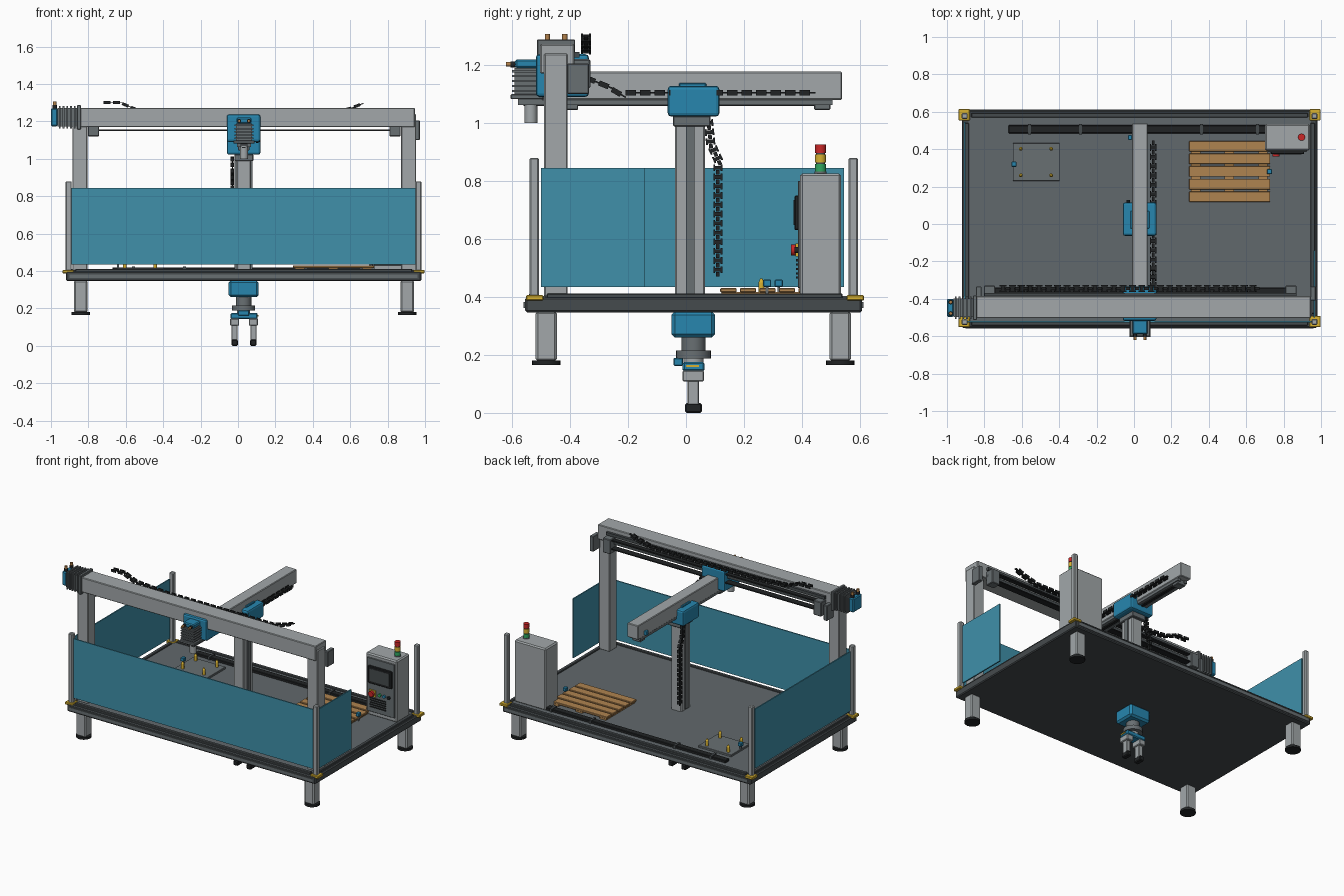
import bpy, bmesh
from mathutils import Vector, Matrix

MATS = {}
COLORS = {'blue': (0.02, 0.24, 0.43, 1), 'panel': (0.05, 0.28, 0.40, 1), 'black': (0.015, 0.017, 0.018, 1),
          'dark': (0.06, 0.07, 0.075, 1), 'deck': (0.12, 0.14, 0.15, 1), 'mid': (0.14, 0.16, 0.17, 1),
          'light': (0.36, 0.39, 0.40, 1), 'yellow': (0.70, 0.45, 0.03, 1), 'wood': (0.43, 0.23, 0.08, 1),
          'red': (0.6, 0.02, 0.02, 1), 'green': (0.03, 0.4, 0.12, 1), 'copper': (0.45, 0.22, 0.07, 1)}


def finish(name, bm, color):
    me = bpy.data.meshes.new(name)
    bmesh.ops.recalc_face_normals(bm, faces=bm.faces)
    bm.to_mesh(me)
    bm.free()
    ob = bpy.data.objects.new(name, me)
    bpy.context.collection.objects.link(ob)
    if color not in MATS:
        MATS[color] = bpy.data.materials.new(color)
        MATS[color].diffuse_color = COLORS[color]
    me.materials.append(MATS[color])
    return ob


def add_cube(bm, center, size, m=Matrix()):
    bmesh.ops.create_cube(bm, size=1, matrix=m @ Matrix.Translation(center) @ Matrix.Diagonal((*size, 1)))


def box(name, x, y, z, color='light', bevel=0.0, seg=1):
    """Box from three (low, high) ranges."""
    bm = bmesh.new()
    r = (x, y, z)
    add_cube(bm, [(a + b) / 2 for a, b in r], [abs(b - a) for a, b in r])
    if bevel:
        bmesh.ops.bevel(bm, geom=bm.edges[:], offset=bevel, segments=seg, affect='EDGES', profile=0.5)
    return finish(name, bm, color)


def cyl(name, a, b, r, color='light', n=20, r2=None):
    """Cylinder from point a to point b."""
    a, b = Vector(a), Vector(b)
    bm = bmesh.new()
    m = Matrix.Translation((a + b) / 2) @ (b - a).to_track_quat('Z', 'Y').to_matrix().to_4x4()
    bmesh.ops.create_cone(bm, cap_ends=True, segments=n, radius1=r, radius2=r2 or r, depth=(b - a).length, matrix=m)
    for f in bm.faces:
        f.smooth = n > 8 and len(f.verts) == 4
    for e in bm.edges:
        e.smooth = all(len(f.verts) == 4 for f in e.link_faces)
    return finish(name, bm, color)


def chain(name, pts, fixed, w, h, pitch=0.05, flip=False):
    """Cable chain: ladder links spaced along a polyline."""
    bm = bmesh.new()
    pts = [Vector(p) for p in pts]
    start = 0.0
    for p, q in zip(pts, pts[1:]):
        d = (q - p).normalized()
        f = Vector(fixed)
        o = f.cross(d)
        wa, ha = (o, f) if flip else (f, o)
        t = start
        while t < (q - p).length:
            c = p + d * t
            m = Matrix((d, wa, ha)).transposed().to_4x4()
            m.translation = c
            for s in (-1, 1):
                add_cube(bm, (0, s * w * 0.4, 0), (pitch * 0.72, w * 0.2, h), m)
            add_cube(bm, (0, 0, 0), (pitch * 0.4, w * 0.7, h * 0.7), m)
            add_cube(bm, (pitch * 0.5, 0, 0), (pitch * 0.5, w * 0.4, h * 0.3), m)
            t += pitch
        start = t - (q - p).length
    return finish(name, bm, 'black')


def motor(name, pos, axis, up, s):
    """Finned motor along axis, connectors pointing up."""
    A, U = Vector(axis), Vector(up)
    V, P = A.cross(U), Vector(pos)

    def part(n, a0, a1, half, col, bev=0.0):
        lo = P + s * (A * a0 - (U + V) * half)
        hi = P + s * (A * a1 + (U + V) * half)
        box(f'{name}_{n}', *[(min(i, j), max(i, j)) for i, j in zip(lo, hi)], col, bev)
    part('plate', 0, 0.02, 0.066, 'mid', 0.003)
    part('body', 0.02, 0.125, 0.050, 'mid')
    for i in range(5):
        part(f'fin_{i}', 0.028 + i * 0.02, 0.037 + i * 0.02, 0.060, 'mid')
    part('cap', 0.125, 0.16, 0.048, 'blue', 0.006)
    for v in (-0.03, 0.03):
        b = P + s * (A * 0.14 + V * v)
        cyl(f'{name}_connector_base', b + U * s * 0.045, b + U * s * 0.066, 0.012 * s, 'black', 12)
        cyl(f'{name}_connector', b + U * s * 0.066, b + U * s * 0.084, 0.009 * s, 'copper', 12)


# Base platform, deck and edge rails
box('base_slab', (-0.92, 0.98), (-0.555, 0.607), (0.347, 0.398), 'dark', 0.006)
box('deck_plate', (-0.885, 0.945), (-0.52, 0.572), (0.39, 0.403), 'deck')
for s, y in (('front', -0.53), ('back', 0.582)):
    box(s + '_edge_rail', (-0.87, 0.93), (y - 0.012, y + 0.012), (0.39, 0.412), 'dark', 0.003)
    box(s + '_edge_strip', (-0.9, 0.96), (y - 0.03, y + 0.03), (0.362, 0.382), 'mid')
for s, x in (('left', -0.895), ('right', 0.955)):
    box(s + '_edge_rail', (x - 0.012, x + 0.012), (-0.48, 0.54), (0.39, 0.412), 'dark', 0.003)

# Legs, feet, corner brackets and guard posts
for i in (-1, 1):
    for j in (-1, 1):
        x, y = 0.032 + i * 0.873, 0.025 + j * 0.507
        leg = box('leg', (x - 0.037, x + 0.037), (y - 0.037, y + 0.037), (0.178, 0.35), 'light', 0.008)
        cyl('foot', (x, y, 0.165), (x, y, 0.18), 0.049, 'black')
        x, y = 0.03 + i * 0.938, 0.031 + j * 0.553
        box('corner_bracket', (x - 0.03, x + 0.03), (y - 0.03, y + 0.03), (0.388, 0.406), 'yellow', 0.003)
        x, y = 0.03 + i * 0.935, 0.027 + j * 0.55
        box('guard_post', (x - 0.016, x + 0.016), (y - 0.016, y + 0.016), (0.40, 0.88), 'light', 0.005)

# Guard panels
box('front_panel', (-0.89, 0.95), (-0.527, -0.519), (0.435, 0.845), 'panel')
box('left_panel', (-0.909, -0.901), (-0.5, 0.545), (0.435, 0.845), 'panel')
box('right_panel', (0.961, 0.969), (-0.5, -0.143), (0.435, 0.845), 'panel')

# Gantry columns and cross beam
for s, x in (('left', -0.845), ('right', 0.912)):
    box(s + '_gantry_column', (x - 0.041, x + 0.041), (-0.49, -0.408), (0.40, 1.24), 'light', 0.005)
box('cross_beam', (-0.85, 0.945), (-0.503, -0.385), (1.17, 1.272), 'light', 0.004)
for z in (1.185, 1.235):
    box('cross_rail', (-0.8, 0.87), (-0.387, -0.368), (z - 0.01, z + 0.01), 'dark')
box('cross_belt', (-0.76, 0.83), (-0.375, -0.345), (1.205, 1.214), 'black')
box('cross_tray', (-0.78, 0.84), (-0.385, -0.34), (1.15, 1.157), 'black')
for x in (-0.772, 0.84):
    box('cross_end_stop', (x - 0.03, x + 0.03), (-0.39, -0.33), (1.12, 1.22), 'mid', 0.004)
for x in (-0.83, 0.958):
    box('cross_end_bracket', (x - 0.014, x + 0.014), (-0.41, -0.335), (1.10, 1.205), 'mid', 0.003)
motor('cross_motor', (-0.84, -0.448, 1.222), (-1, 0, 0), (0, 0, 1), 1.0)
box('cross_carriage', (-0.06, 0.12), (-0.518, -0.335), (1.09, 1.237), 'blue', 0.012, 2)
chain('cross_cable_chain', [(-0.70, -0.345, 1.30), (-0.63, -0.345, 1.30), (-0.54, -0.345, 1.262),
      (-0.3, -0.345, 1.245), (0.5, -0.345, 1.245), (0.6, -0.345, 1.27), (0.68, -0.345, 1.30)],
      (0, 1, 0), 0.036, 0.016)

# Reaching arm with rails, stops and motor
box('arm_beam', (-0.01, 0.073), (-0.5, 0.538), (1.08, 1.177), 'light', 0.004)
for x in (0.005, 0.058):
    box('arm_rail', (x - 0.011, x + 0.011), (-0.58, 0.505), (1.062, 1.082), 'mid')
box('arm_belt', (0.022, 0.041), (-0.56, 0.48), (1.058, 1.064), 'black')
for y in (-0.40, 0.47):
    box('arm_end_stop', (0.0, 0.062), (y - 0.028, y + 0.028), (1.045, 1.08), 'mid', 0.003)
box('arm_sensor', (-0.032, -0.01), (0.45, 0.475), (1.09, 1.12), 'blue', 0.003)
motor('arm_motor', (0.032, -0.548, 1.082), (0, 0, 1), (0, -1, 0), 0.86)
cyl('arm_gearbox', (0.032, -0.535, 1.0), (0.032, -0.535, 1.07), 0.022)
chain('arm_cable_chain', [(0.102, -0.33, 1.15), (0.102, -0.28, 1.13), (0.102, -0.235, 1.104), (0.102, 0.42, 1.104)],
      (1, 0, 0), 0.034, 0.018)

# Vertical axis: carriage, collar, mast
box('arm_carriage', (-0.06, 0.12), (-0.063, 0.115), (1.022, 1.128), 'blue', 0.012, 2)
box('carriage_cap', (-0.02, 0.083), (-0.025, 0.07), (1.12, 1.138), 'blue', 0.004)
box('mast_collar', (-0.02, 0.082), (-0.045, 0.085), (0.988, 1.025), 'mid', 0.004)
box('mast', (-0.01, 0.07), (-0.038, 0.066), (0.35, 1.03), 'light', 0.006)
for x in (-0.012, 0.072):
    box('mast_rail', (x - 0.006, x + 0.006), (0.0, 0.03), (0.41, 0.99), 'mid')
chain('mast_cable_chain', [(-0.03, 0.078, 1.0), (-0.03, 0.085, 0.93), (-0.03, 0.11, 0.875), (-0.03, 0.11, 0.475)],
      (1, 0, 0), 0.032, 0.018, 0.032, True)

# Wrist and two-finger gripper
cx, cy = 0.03, 0.026
box('wrist_housing', (-0.05, 0.11), (-0.05, 0.10), (0.26, 0.35), 'blue', 0.012, 1)
cyl('wrist_joint', (cx, cy, 0.21), (cx, cy, 0.265), 0.042, 'mid')
cyl('wrist_flange', (cx, cy, 0.188), (cx, cy, 0.216), 0.061, 'mid')
cyl('tool_adapter', (cx, cy, 0.17), (cx, cy, 0.19), 0.035, 'light')
box('gripper_body', (-0.04, 0.105), (-0.012, 0.064), (0.143, 0.176), 'blue', 0.006)
box('gripper_valve', (0.0, 0.06), (-0.043, -0.01), (0.162, 0.19), 'blue', 0.004)
box('gripper_label_bar', (0.105, 0.109), (0.0, 0.045), (0.158, 0.166), 'yellow')
for x in (-0.018, 0.082):
    box('finger_slide', (x - 0.024, x + 0.024), (-0.012, 0.062), (0.108, 0.146), 'light', 0.004)
    box('finger', (x - 0.016, x + 0.016), (0.006, 0.045), (0.025, 0.112), 'light', 0.003)
    box('finger_pad', (x - 0.017, x + 0.017), (-0.003, 0.055), (0.0, 0.034), 'black', 0.005)

# Control cabinet with screen, buttons and vents
box('cabinet', (0.70, 0.94), (0.393, 0.535), (0.40, 0.826), 'light', 0.008)
box('cabinet_door', (0.715, 0.925), (0.386, 0.395), (0.43, 0.80), 'mid', 0.002)
box('screen_bezel', (0.73, 0.91), (0.374, 0.39), (0.63, 0.75), 'black', 0.004)
box('screen', (0.745, 0.895), (0.371, 0.376), (0.648, 0.735), 'dark')
box('stop_button_plate', (0.735, 0.785), (0.378, 0.39), (0.54, 0.585), 'yellow')
cyl('stop_button', (0.76, 0.362, 0.562), (0.76, 0.38, 0.562), 0.019, 'red')
for x, c in ((0.815, 'green'), (0.85, 'blue'), (0.885, 'black')):
    cyl('push_button', (x, 0.375, 0.562), (x, 0.388, 0.562), 0.011, c, 12)
for i in range(5):
    box('vent_slat', (0.74, 0.86), (0.38, 0.39), (0.463 + i * 0.015, 0.470 + i * 0.015), 'black')

# Signal tower
for z0, z1, r, c in ((0.824, 0.832, 0.021, 'mid'), (0.832, 0.858, 0.019, 'green'), (0.858, 0.863, 0.016, 'dark'),
                     (0.863, 0.892, 0.019, 'yellow'), (0.892, 0.897, 0.016, 'dark'), (0.897, 0.926, 0.019, 'red')):
    cyl('signal_' + c, (0.896, 0.464, z0), (0.896, 0.464, z1), r, c)

# Slatted pallet
for i in range(5):
    y = 0.146 + i * 0.0675
    box('pallet_slat', (0.295, 0.728), (y - 0.028, y + 0.028), (0.416, 0.43), 'wood', 0.002)
for x in (0.33, 0.51, 0.69):
    box('pallet_runner', (x - 0.025, x + 0.025), (0.122, 0.44), (0.40, 0.417), 'wood')

# Fixture plate with locating pins, plus two part sensors
box('fixture_plate', (-0.648, -0.397), (0.23, 0.432), (0.40, 0.416), 'mid', 0.002)
for x in (-0.605, -0.443):
    for y in (0.26, 0.402):
        cyl('locating_pin', (x, y, 0.414), (x, y, 0.45), 0.010, 'yellow', 12)
        cyl('locating_pin_tip', (x, y, 0.45), (x, y, 0.463), 0.010, 'yellow', 12, 0.004)
for x, y in ((-0.642, 0.32), (0.725, 0.28)):
    box('sensor_stand', (x - 0.005, x + 0.005), (y - 0.005, y + 0.005), (0.40, 0.44), 'mid')
    box('sensor_head', (x - 0.013, x + 0.013), (y - 0.014, y + 0.014), (0.435, 0.46), 'blue', 0.003)

# Floor cable duct with clamps
box('cable_duct', (-0.672, 0.76), (0.485, 0.528), (0.40, 0.42), 'black', 0.003)
for x in (-0.56, -0.285, 0.36, 0.66):
    box('duct_clamp', (x - 0.008, x + 0.008), (0.478, 0.535), (0.40, 0.425), 'dark')
